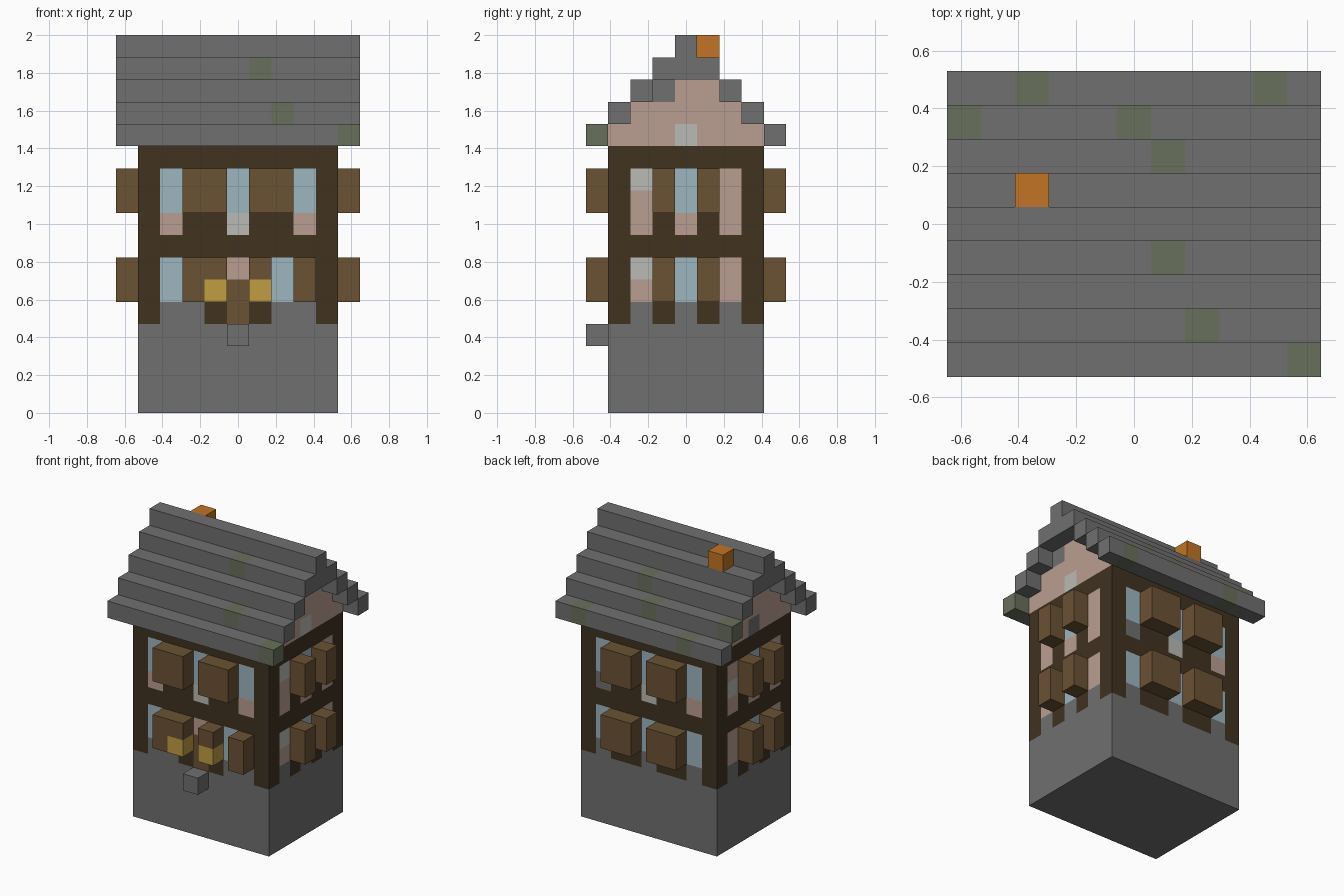
import bpy, bmesh
from mathutils import Vector

U = 2 / 17  # one block

cube = bpy.data.objects.get("Cube")
if cube:
    bpy.data.objects.remove(cube, do_unlink=True)


def linear(c):
    c /= 255
    return c / 12.92 if c <= 0.04045 else ((c + 0.055) / 1.055) ** 2.4


def material(name, *rgb):
    m = bpy.data.materials.new(name)
    m.use_nodes = True
    colour = (*[linear(c) for c in rgb], 1)
    m.diffuse_color = colour
    bsdf = m.node_tree.nodes["Principled BSDF"]
    bsdf.inputs["Base Color"].default_value = colour
    return m


STONE = material("stone grey", 112, 112, 112)
MOSS = material("mossy stone", 105, 112, 92)
TIMBER = material("dark timber", 65, 50, 32)
WOOD = material("brown wood", 107, 82, 52)
PLASTER = material("pink plaster", 186, 158, 145)
PALE = material("pale grey", 186, 186, 181)
GLASS = material("blue glass", 157, 182, 191)
GOLD = material("lamp yellow", 192, 157, 65)
ORANGE = material("chimney orange", 194, 116, 35)

CODES = "sdwplb"
WALL_MATS = [STONE, TIMBER, WOOD, PLASTER, PALE, GLASS]


def finish(name, bm, mats):
    me = bpy.data.meshes.new(name)
    bm.to_mesh(me)
    bm.free()
    for m in mats:
        me.materials.append(m)
    ob = bpy.data.objects.new(name, me)
    bpy.context.collection.objects.link(ob)
    return ob


def block_mesh(lo, hi):
    """Box covering the blocks lo..hi inclusive; x and y are counted from the centre."""
    bm = bmesh.new()
    bmesh.ops.create_cube(bm, size=1)
    size = Vector([b - a + 1 for a, b in zip(lo, hi)])
    mid = (Vector(lo) + Vector(hi)) / 2 + Vector((0, 0, 0.5))
    for v in bm.verts:
        v.co = Vector([(c * s + m) * U for c, s, m in zip(v.co, size, mid)])
    return bm


def block(name, lo, hi, mat):
    return finish(name, block_mesh(lo, hi), [mat])


def wall(name, rows, z_base, place, outward):
    """Wall of square panels, rows listed from the top; place maps (across, z) to a point."""
    bm = bmesh.new()
    half = len(rows[0]) / 2
    for r, row in enumerate(reversed(rows)):
        z = z_base + r
        for c, code in enumerate(row):
            if code == " ":
                continue
            a = c - half
            corners = [(a, z), (a + 1, z), (a + 1, z + 1), (a, z + 1)]
            f = bm.faces.new([bm.verts.new(Vector(place(*p)) * U) for p in corners])
            f.normal_update()
            if f.normal.dot(Vector(outward)) < 0:
                f.normal_flip()
            f.material_index = CODES.index(code)
    bmesh.ops.remove_doubles(bm, verts=bm.verts, dist=0.001)
    return finish(name, bm, WALL_MATS)


# Stone base and front step
block("stone_base", (-4, -3, 0), (4, 3, 3), STONE)
block("front_step", (0, -4, 3), (0, -4, 3), STONE)

# Timber framed walls, listed in the direction of +x or +y
FRONT = ["ddddddddd", "dbwwbwwbd", "dbwwbwwbd", "dpddlddpd", "ddddddddd",
         "dbwwpwbwd", "dbwwwwbwd", "dssdwdssd"]
BACK = ["ddddddddd", "dbwwbwwbd", "dbwwbwwbd", "dpddlddsd", "ddddddddd",
        "dbwwbwwbd", "dbwwbwwbd", "dsddsddsd"]
GABLE = [" sss ", "spps ", "ppppp", "ppp"]
RIGHT = ["  sss  ", "  spp  ", " ppppp ", "ppplppp",
         "ddddddd", "dlwbwpd", "dpwbwpd", "dpdpdpd", "ddddddd",
         "dlwbwpd", "dpwbwpd", "dsdsdsd"]
LEFT = ["  sss  ", "  ppp  ", " ppppp ", "pppsppp",
        "ddddddd", "dpwbwpd", "dpwbwld", "dpdpdpd", "ddddddd",
        "dpwbwpd", "dpwbwpd", "dsdsdsd"]
wall("front_wall", FRONT, 4, lambda a, z: (a, -3.5, z), (0, -1, 0))
wall("back_wall", BACK, 4, lambda a, z: (a, 3.5, z), (0, 1, 0))
wall("left_wall", RIGHT, 4, lambda a, z: (4.5, a, z), (1, 0, 0))
wall("right_wall", LEFT, 4, lambda a, z: (-4.5, a, z), (-1, 0, 0))

# Projecting shutters on both storeys
for storey, z in (("lower", 5), ("upper", 9)):
    for side, s in (("left", 1), ("right", -1)):
        for end, y in (("front", -1), ("back", 1)):
            block(f"{storey}_{side}_{end}_shutter", (5 * s, y, z), (5 * s, y, z + 1), WOOD)
        x = 1 if s > 0 else -2
        block(f"{storey}_back_{side}_shutter", (x, 4, z), (x + 1, 4, z + 1), WOOD)
        if storey == "upper":
            block(f"upper_front_{side}_shutter", (x, -4, z), (x + 1, -4, z + 1), WOOD)

# Front shutters and lamps beside the door
block("lower_front_right_shutter", (-2, -4, 5), (-2, -4, 6), WOOD)
block("lower_front_left_shutter", (3, -4, 5), (3, -4, 6), WOOD)
for side, x in (("left", 1), ("right", -1)):
    block(f"{side}_lamp_top", (x, -4, 6), (x, -4, 6), WOOD)
    block(f"{side}_lamp", (x, -4, 5), (x, -4, 5), GOLD)

# Stepped roof courses, with moss on a few blocks
MOSSY = {4: (-3, 4), 3: (-5, 0), 2: (1,), -1: (1,), -3: (2,), -4: (5,)}
for y in range(-4, 5):
    top = 16 - abs(y)
    bm = block_mesh((-5, y, top if y else top - 1), (5, y, top))
    spots = MOSSY.get(y, ())
    for x in spots:
        for edge in (x - 0.5, x + 0.5):
            bmesh.ops.bisect_plane(bm, geom=bm.verts[:] + bm.edges[:] + bm.faces[:],
                                   plane_co=(edge * U, 0, 0), plane_no=(1, 0, 0))
    for f in bm.faces:
        cx = f.calc_center_median().x / U
        f.material_index = int(any(abs(cx - x) < 0.51 for x in spots))
    finish(f"roof_course_{y + 5}", bm, [STONE, MOSS])

# Chimney
block("chimney", (-3, 1, 16), (-3, 1, 16), ORANGE)
